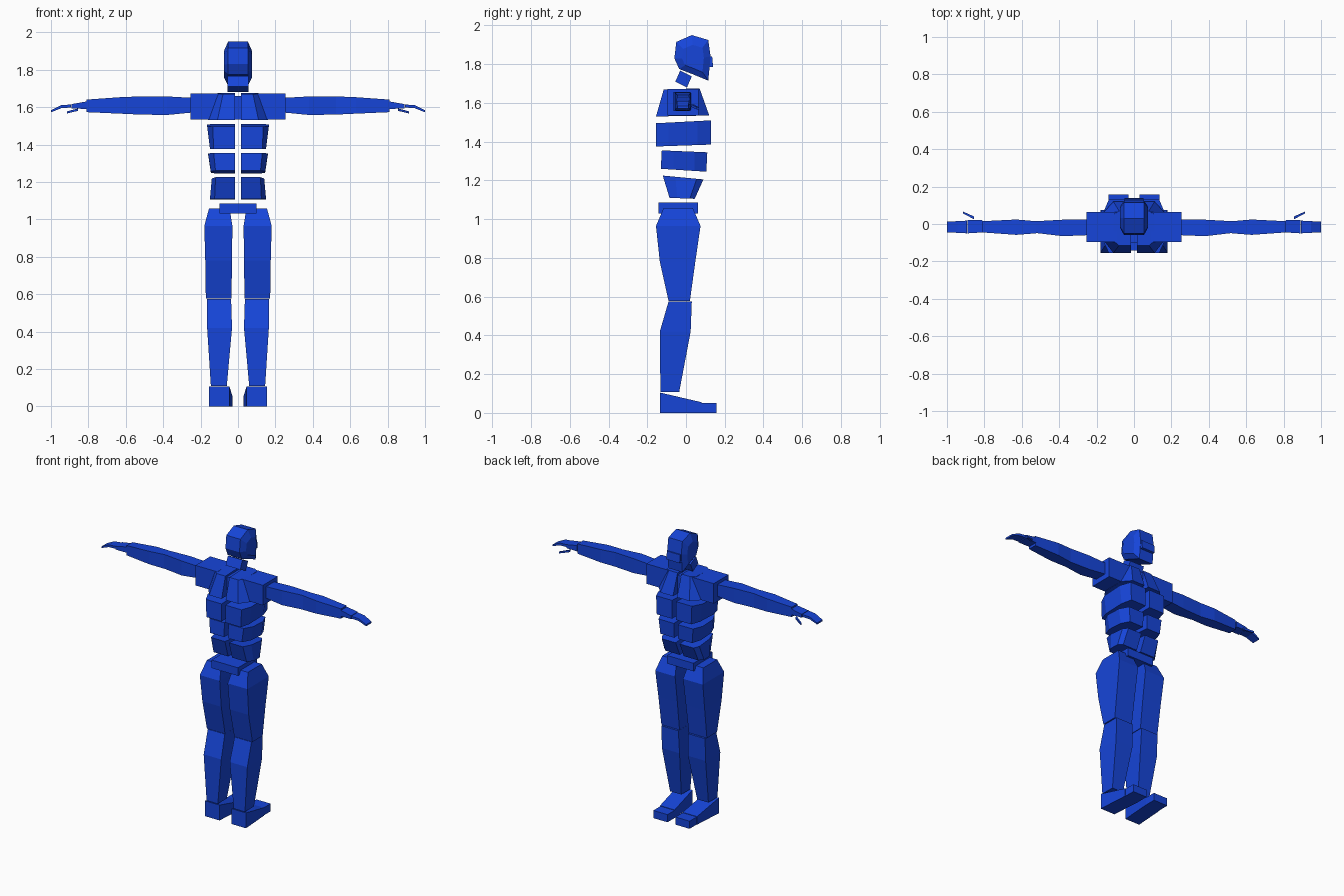
import bpy, bmesh

blue = bpy.data.materials.new("blue")
blue.diffuse_color = (0.008, 0.06, 0.7, 1)


def loft(name, rings, mirror=True):
    """Closed flat-shaded solid through a list of equal-length point rings."""
    bm = bmesh.new()
    vs = [[bm.verts.new(p) for p in r] for r in rings]
    n = len(vs[0])
    for a, b in zip(vs, vs[1:]):
        for i in range(n):
            j = (i + 1) % n
            bm.faces.new((a[i], a[j], b[j], b[i]))
    bm.faces.new(vs[0])
    bm.faces.new(vs[-1])
    bmesh.ops.recalc_face_normals(bm, faces=bm.faces)
    me = bpy.data.meshes.new(name)
    bm.to_mesh(me)
    bm.free()
    me.materials.append(blue)
    ob = bpy.data.objects.new(name, me)
    bpy.context.collection.objects.link(ob)
    if mirror:
        ob.modifiers.new("mirror", 'MIRROR')
    return ob


def rz(z, x0, x1, y0, y1):
    """Rectangle ring at height z."""
    return [(x0, y0, z), (x1, y0, z), (x1, y1, z), (x0, y1, z)]


def rx(x, y0, y1, z0, z1):
    """Rectangle ring at position x."""
    return [(x, y0, z0), (x, y1, z0), (x, y1, z1), (x, y0, z1)]


def box(name, x0, x1, y0, y1, z0, z1, mirror=True):
    return loft(name, [rz(z0, x0, x1, y0, y1), rz(z1, x0, x1, y0, y1)], mirror)


def plate(zb, zf, xs, xo, y0, y1, m0, m1):
    """Half torso section: chamfered outer side, height sloping back to front."""
    pts = [(0.015, y0), (xs, y0), (xo, m0), (xo, m1), (xs, y1), (0.015, y1)]
    return [(x, y, zb + (zf - zb) * (y - y0) / (y1 - y0)) for x, y in pts]


# Head: side profile widened across the cheeks
profile = [(-0.06, 1.83), (-0.05, 1.915), (0.03, 1.95), (0.115, 1.925),
           (0.127, 1.84), (0.115, 1.715), (0.03, 1.75), (-0.035, 1.775)]
cy, cz = 0.04, 1.825
loft("head", [[(x, cy + (y - cy) * s, cz + (z - cz) * s) for y, z in profile]
              for x, s in ((-0.075, 0.6), (-0.053, 1), (0.053, 1), (0.075, 0.6))], False)
loft("face_guard", [rz(1.785, -0.05, 0.05, 0.09, 0.14),
                    rz(1.84, -0.05, 0.05, 0.09, 0.135)], False)

# Tilted neck
neck = [(-0.03, 1.767), (0.03, 1.737), (0.005, 1.68), (-0.055, 1.71)]
loft("neck", [[(x, y, z) for y, z in neck] for x in (-0.055, 0.055)], False)

# Chest and ribbed torso halves
loft("chest", [plate(1.53, 1.535, 0.11, 0.16, -0.155, 0.12, -0.09, 0.065),
               plate(1.67, 1.675, 0.08, 0.11, -0.115, 0.07, -0.09, 0.05)])
box("breastbone", -0.015, 0.015, -0.10, 0.07, 1.535, 1.66, False)
loft("ribs", [plate(1.375, 1.385, 0.13, 0.15, -0.155, 0.13, -0.09, 0.06),
              plate(1.495, 1.51, 0.135, 0.165, -0.155, 0.13, -0.09, 0.06)])
loft("midriff", [plate(1.26, 1.245, 0.12, 0.145, -0.13, 0.105, -0.065, 0.045),
                 plate(1.355, 1.345, 0.13, 0.16, -0.125, 0.11, -0.065, 0.045)])
loft("waist", [plate(1.11, 1.105, 0.125, 0.15, -0.085, 0.045, -0.045, 0.02),
               plate(1.225, 1.205, 0.12, 0.14, -0.12, 0.09, -0.055, 0.055)])

# Pelvis
box("pelvis", -0.10, 0.10, -0.143, 0.062, 1.03, 1.085, False)

# Arms, hands and fingers
box("shoulder", 0.09, 0.255, -0.095, 0.065, 1.535, 1.672)
loft("upper_arm", [rx(0.255, -0.06, 0.025, 1.57, 1.65),
                   rx(0.38, -0.065, 0.023, 1.558, 1.657),
                   rx(0.525, -0.048, 0.015, 1.56, 1.657)])
loft("forearm", [rx(0.525, -0.05, 0.015, 1.56, 1.657),
                 rx(0.63, -0.058, 0.024, 1.565, 1.653),
                 rx(0.81, -0.045, 0.015, 1.573, 1.64)])
loft("palm", [rx(0.81, -0.045, 0.02, 1.59, 1.63),
              rx(0.89, -0.05, 0.022, 1.593, 1.616)])
loft("fingers", [rx(0.892, -0.05, 0.018, 1.598, 1.614),
                 rx(0.945, -0.047, 0.015, 1.594, 1.61),
                 rx(1.0, -0.045, 0.013, 1.572, 1.583)])
loft("thumb", [rx(0.855, 0.025, 0.04, 1.58, 1.593),
               rx(0.915, 0.057, 0.067, 1.566, 1.577)])

# Legs
loft("thigh", [rz(0.577, 0.035, 0.172, -0.09, 0.02),
               rz(0.78, 0.032, 0.175, -0.135, 0.048),
               rz(0.965, 0.03, 0.18, -0.155, 0.075),
               rz(1.058, 0.045, 0.155, -0.115, 0.035)])
loft("shin", [rz(0.108, 0.06, 0.145, -0.132, -0.035),
              rz(0.42, 0.032, 0.165, -0.135, 0.024),
              rz(0.575, 0.037, 0.165, -0.09, 0.03)])

# Feet
loft("foot", [[(0.045, -0.135, 0), (0.155, -0.135, 0), (0.155, -0.135, 0.105), (0.045, -0.135, 0.105)],
              [(0.03, 0.08, 0), (0.14, 0.08, 0), (0.14, 0.08, 0.055), (0.03, 0.08, 0.055)]])
box("toe", 0.03, 0.137, 0.08, 0.157, 0, 0.052)
